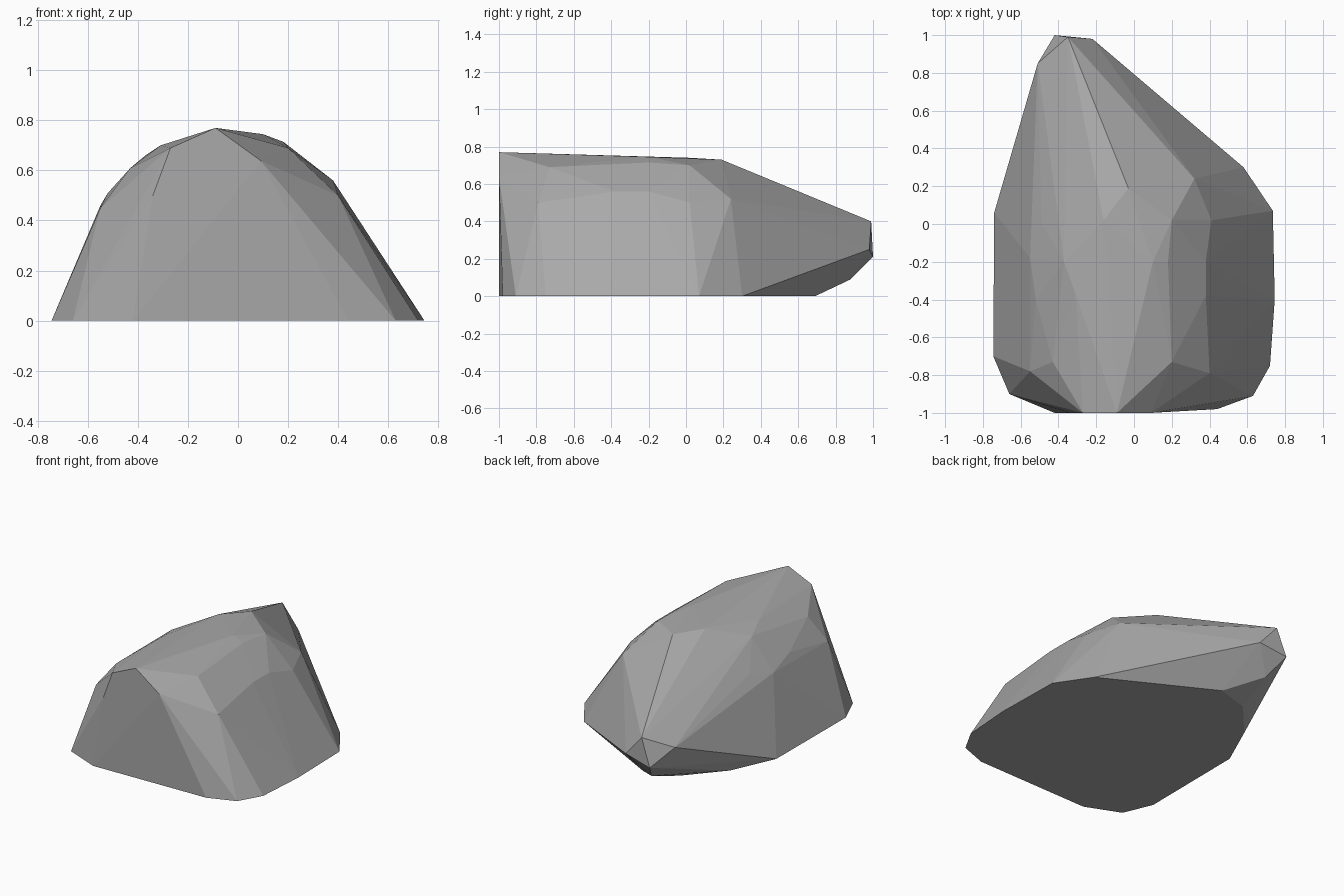
import bpy
import bmesh

# Remove the default cube only
default_cube = bpy.data.objects.get("Cube")
if default_cube:
    bpy.data.objects.remove(default_cube, do_unlink=True)


def flat_material(name, value):
    """Plain grey material, matching in viewport and render."""
    material = bpy.data.materials.new(name)
    material.use_nodes = True
    colour = (value, value, value, 1)
    material.diffuse_color = colour
    shader = material.node_tree.nodes["Principled BSDF"]
    shader.inputs["Base Color"].default_value = colour
    shader.inputs["Roughness"].default_value = 0.9
    return material


def chiselled_solid(name, corners, material):
    """Faceted boulder: the tightest faceted skin around its corner points."""
    bm = bmesh.new()
    for corner in corners:
        bm.verts.new(corner)
    hull = bmesh.ops.convex_hull(bm, input=bm.verts[:])
    # Corners that ended up inside the skin are not needed
    unused = {item for key in ("geom_interior", "geom_unused")
              for item in hull[key] if isinstance(item, bmesh.types.BMVert)}
    bmesh.ops.delete(bm, geom=list(unused), context="VERTS")
    # Merge the flat underside into one face
    bmesh.ops.dissolve_limit(bm, angle_limit=0.01,
                             verts=bm.verts[:], edges=bm.edges[:])
    bmesh.ops.recalc_face_normals(bm, faces=bm.faces[:])
    for face in bm.faces:
        face.smooth = False
    mesh = bpy.data.meshes.new(name)
    bm.to_mesh(mesh)
    bm.free()
    mesh.materials.append(material)
    rock = bpy.data.objects.new(name, mesh)
    bpy.context.collection.objects.link(rock)
    return rock


# Ground outline, counter-clockwise from the front
outline = [(-.42, -1), (.44, -.98), (.63, -.91), (.72, -.75), (.745, -.4),
           (.735, .07), (.58, .3), (-.15, .69), (-.38, .62), (-.6, .37),
           (-.74, .06), (-.745, -.7), (-.66, -.9)]
ground = [(x, y, 0) for x, y in outline]

# Steep front wall
front_wall = [(-.09, -1, .77), (-.27, -1, .69), (-.34, -1, .5), (.09, -1, .64)]

# Shoulder on the +x flank, then on the -x flank
left_shoulder = [(.4, -.79, .5), (.38, -.38, .56), (.38, -.2, .56),
                 (.41, .02, .5), (.32, .24, .52)]
right_shoulder = [(-.55, -.78, .45), (-.43, -.73, .61), (-.52, -.4, .51),
                  (-.55, -.18, .46), (-.49, 0, .5)]

# Crest along the top
crest = [(.2, -.73, .69), (.18, -.2, .715), (.2, .02, .7), (.1, -.2, .745),
         (-.03, .19, .73), (-.16, .02, .74), (-.31, -.37, .7),
         (-.37, -.2, .66)]

# Overhanging nose at the back
nose = [(-.35, .99, .4), (-.22, .98, .25), (-.42, 1, .21),
        (-.51, .85, .32), (-.35, .88, .09)]

stone = flat_material("stone grey", 0.4)
chiselled_solid(
    "boulder",
    ground + front_wall + left_shoulder + right_shoulder + crest + nose,
    stone)
